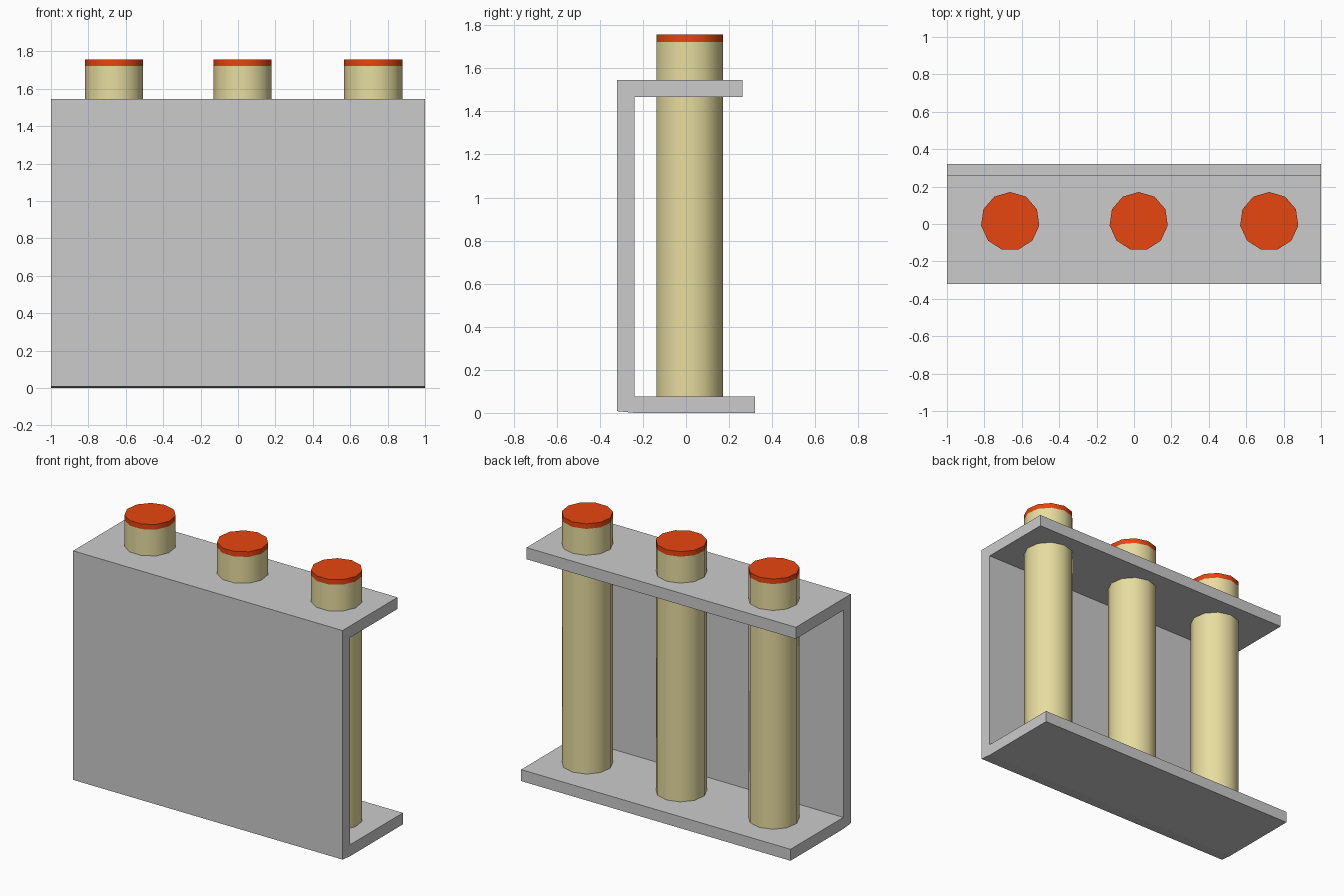
import bpy, bmesh, math

if "Cube" in bpy.data.objects:
    bpy.data.objects.remove(bpy.data.objects["Cube"])


def material(name, color):
    m = bpy.data.materials.new(name)
    m.diffuse_color = (*color, 1)
    m.use_nodes = True
    m.node_tree.nodes["Principled BSDF"].inputs["Base Color"].default_value = m.diffuse_color
    return m


def add_object(name, bm, mats=()):
    bmesh.ops.recalc_face_normals(bm, faces=bm.faces)
    mesh = bpy.data.meshes.new(name)
    bm.to_mesh(mesh)
    bm.free()
    for m in mats:
        mesh.materials.append(m)
    ob = bpy.data.objects.new(name, mesh)
    bpy.context.collection.objects.link(ob)
    return ob


# Rack: C-shaped side profile (y, z) extruded along x
profile = [(-0.32, 0.008), (-0.24, 0.0), (0.32, 0.0), (0.32, 0.077),
           (-0.24, 0.077), (-0.24, 1.467), (0.263, 1.467), (0.263, 1.545),
           (-0.32, 1.545)]
bm = bmesh.new()
face = bm.faces.new([bm.verts.new((-1, y, z)) for y, z in profile])
ext = bmesh.ops.extrude_face_region(bm, geom=[face], use_keep_orig=True)
new_verts = [g for g in ext["geom"] if isinstance(g, bmesh.types.BMVert)]
bmesh.ops.translate(bm, vec=(2, 0, 0), verts=new_verts)
add_object("rack_frame", bm)

# Tubes: 11-sided columns with a coloured band and lid at the top
SIDES, RADIUS, CENTRE_Y = 11, 0.157, 0.014
HEIGHTS = (0.07, 1.722, 1.756)
tan = material("tube_tan", (0.8, 0.72, 0.35))
orange = material("cap_orange", (0.8, 0.06, 0.005))


def tube(name, x):
    bm = bmesh.new()
    rings = []
    for z in HEIGHTS:
        angles = [math.pi / 2 + math.tau * i / SIDES for i in range(SIDES)]
        rings.append([bm.verts.new((x + RADIUS * math.cos(a),
                                    CENTRE_Y + RADIUS * math.sin(a), z))
                      for a in angles])
    for k in range(2):
        for i in range(SIDES):
            j = (i + 1) % SIDES
            f = bm.faces.new((rings[k][i], rings[k][j],
                              rings[k + 1][j], rings[k + 1][i]))
            f.material_index = k
    bm.faces.new(rings[0])
    bm.faces.new(rings[2]).material_index = 1
    ob = add_object(name, bm, (tan, orange))
    bpy.ops.object.select_all(action='DESELECT')
    ob.select_set(True)
    bpy.context.view_layer.objects.active = ob
    bpy.ops.object.shade_smooth_by_angle(angle=math.radians(40))


for name, x in (("left", -0.662), ("middle", 0.025), ("right", 0.723)):
    tube(f"capped_tube_{name}", x)
